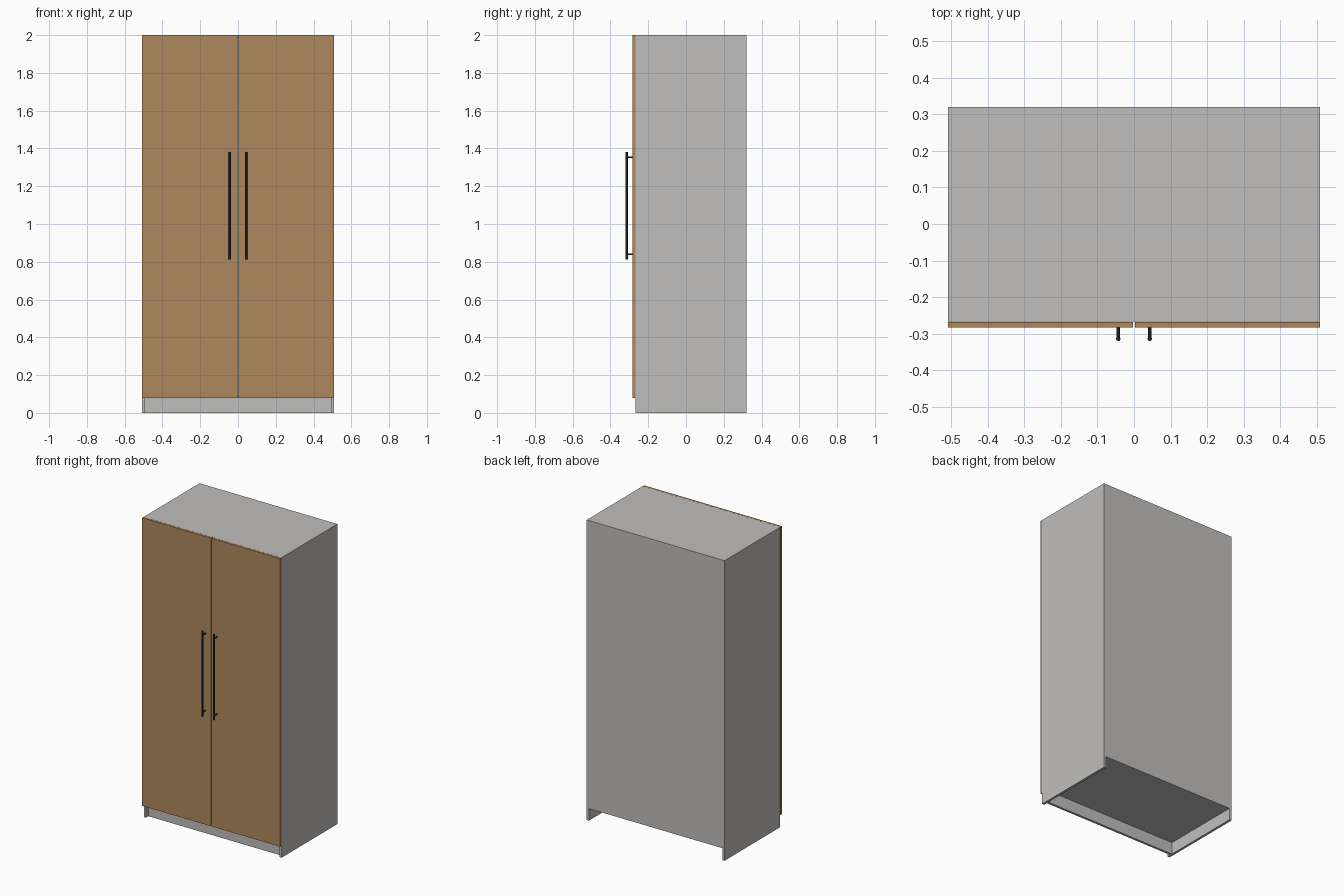
import bpy
import math

cube = bpy.data.objects.get("Cube")
if cube:
    bpy.data.objects.remove(cube, do_unlink=True)


def material(name, rgb):
    m = bpy.data.materials.new(name)
    m.use_nodes = True
    m.diffuse_color = (*rgb, 1)
    m.node_tree.nodes["Principled BSDF"].inputs["Base Color"].default_value = (*rgb, 1)
    return m


GREY = material("light grey board", (0.53, 0.52, 0.51))
WOOD = material("warm oak", (0.43, 0.25, 0.112))
BLACK = material("black metal", (0.014, 0.014, 0.017))

# Main dimensions
HALF_W, FRONT, BACK, HEIGHT = 0.508, -0.267, 0.32, 2.0
T = 0.016          # board thickness
PLINTH = 0.08      # plinth height
GAP = 0.0025       # half the gap between the doors
INNER = HALF_W - T


def board(name, x, y, z, mat):
    """Box spanning the given (min, max) ranges."""
    bpy.ops.mesh.primitive_cube_add(size=1, location=[sum(r) / 2 for r in (x, y, z)])
    ob = bpy.context.object
    ob.name = name
    ob.scale = [r[1] - r[0] for r in (x, y, z)]
    bpy.ops.object.transform_apply(location=False, rotation=False, scale=True)
    ob.data.materials.append(mat)
    return ob


def rod(name, radius, length, location, rotation=(0, 0, 0)):
    bpy.ops.mesh.primitive_cylinder_add(vertices=24, radius=radius, depth=length,
                                        location=location, rotation=rotation)
    ob = bpy.context.object
    ob.name = name
    ob.data.materials.append(BLACK)
    bpy.ops.object.shade_smooth_by_angle(angle=math.radians(40))


# Carcass: boards between the two sides
across = (-INNER, INNER)
board("top_panel", across, (FRONT, BACK - T), (HEIGHT - T, HEIGHT), GREY)
board("bottom_panel", across, (FRONT, BACK - T), (PLINTH, PLINTH + T), GREY)
board("back_panel", across, (BACK - T, BACK), (PLINTH, HEIGHT), GREY)
board("plinth", across, (FRONT + 0.025, FRONT + 0.025 + T), (0, PLINTH), GREY)

# Sides, doors and handles, mirrored left and right
BAR_Y, BAR_X, BAR_R = -0.314, 0.043, 0.006
for side, s in (("left", 1), ("right", -1)):
    board(side + "_side_panel", sorted((s * INNER, s * HALF_W)),
          (FRONT, BACK), (0, HEIGHT), GREY)
    board(side + "_door", sorted((s * GAP, s * HALF_W)),
          (FRONT - T, FRONT - 0.0005), (PLINTH, HEIGHT), WOOD)
    rod(side + "_handle_bar", BAR_R, 0.57, (s * BAR_X, BAR_Y, 1.097))
    for end, z in (("lower", 0.84), ("upper", 1.354)):
        depth = FRONT - T - BAR_Y
        rod(f"{side}_{end}_handle_post", 0.0045, depth,
            (s * BAR_X, BAR_Y + depth / 2, z), (math.pi / 2, 0, 0))
